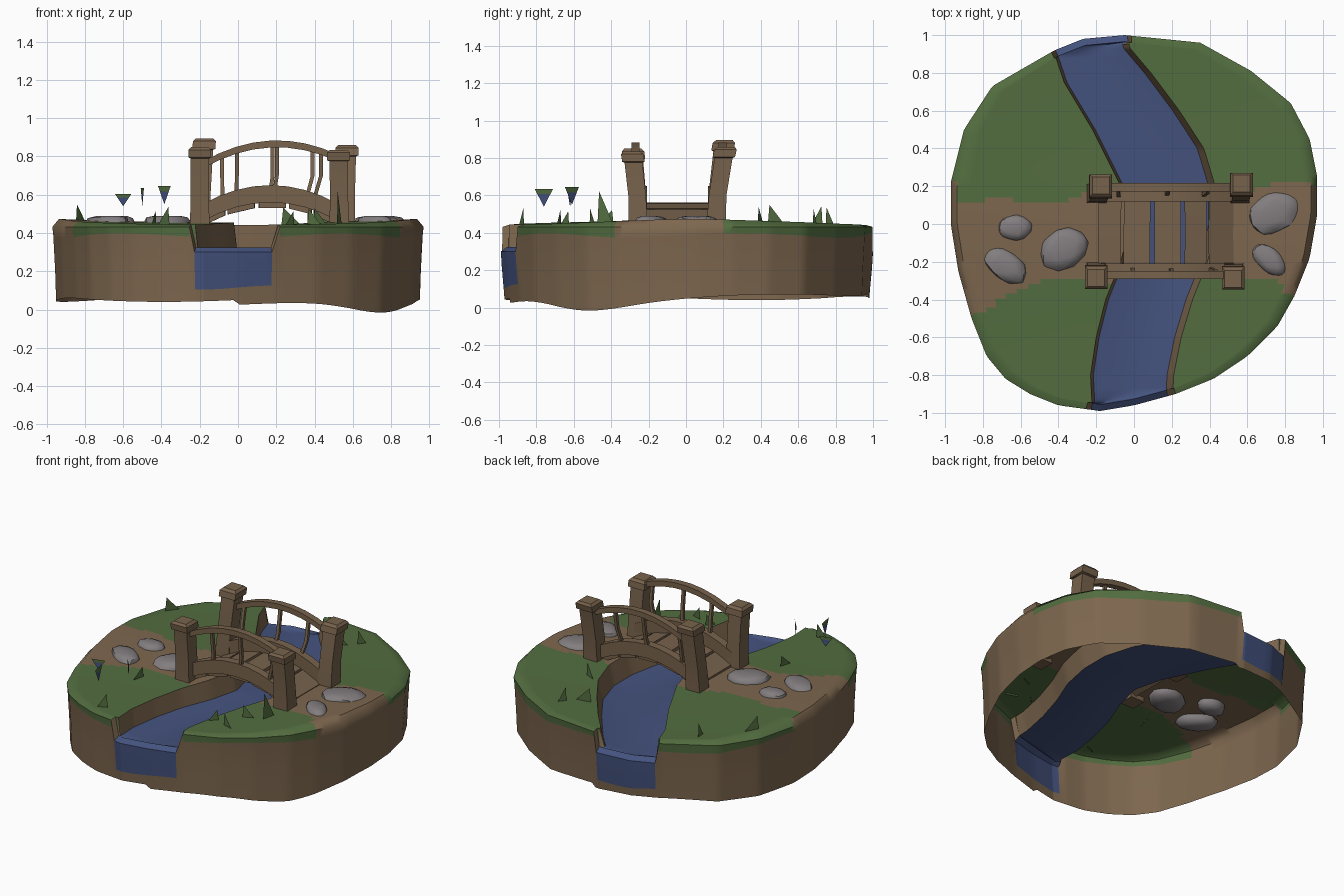
import bpy, bmesh, math, random
from mathutils import Vector

if "Cube" in bpy.data.objects:
    bpy.data.objects.remove(bpy.data.objects["Cube"])
random.seed(4)


def material(name, rgb):
    m = bpy.data.materials.new(name)
    m.diffuse_color = (*rgb, 1)
    m.use_nodes = True
    m.node_tree.nodes["Principled BSDF"].inputs["Base Color"].default_value = m.diffuse_color
    return m


EARTH = material("earth", (.205, .135, .077))
GRASS = material("grass", (.085, .152, .050))
WATER = material("water", (.057, .084, .205))
STONE = material("stone", (.225, .205, .210))
WOOD = material("wood", (.185, .123, .072))


def finish(name, bm, mats, angle=35):
    bmesh.ops.recalc_face_normals(bm, faces=bm.faces)
    me = bpy.data.meshes.new(name)
    bm.to_mesh(me)
    bm.free()
    for m in mats:
        me.materials.append(m)
    me.polygons.foreach_set("use_smooth", [True] * len(me.polygons))
    me.set_sharp_from_angle(angle=math.radians(angle))
    ob = bpy.data.objects.new(name, me)
    bpy.context.collection.objects.link(ob)
    return ob


def lerp(table, k):
    """Piecewise linear lookup in a list of (key, value)."""
    if k <= table[0][0]:
        return table[0][1]
    for (a, va), (b, vb) in zip(table, table[1:]):
        if k <= b:
            return va + (vb - va) * (k - a) / (b - a)
    return table[-1][1]


# Outline and river edges as (y, x); path edges as (x, y)
LEFT = [(-.99, -.18), (-.96, -.4), (-.9, -.55), (-.82, -.68), (-.7, -.78), (-.5, -.86),
        (-.25, -.93), (0, -.97), (.22, -.97), (.5, -.9), (.73, -.75), (.92, -.42), (.98, -.27), (1, -.05)]
RIGHT = [(-.99, -.18), (-.96, 0), (-.9, .22), (-.82, .42), (-.7, .6), (-.54, .76), (-.38, .85),
         (-.18, .93), (.05, .97), (.25, .97), (.45, .93), (.64, .83), (.81, .62), (.96, .35), (1, -.05)]
RIVER_L = [(-1, -.22), (-.8, -.23), (-.6, -.2), (-.4, -.15), (-.2, -.07), (0, -.02), (.2, -.07),
           (.5, -.22), (.75, -.37), (.9, -.42), (1, -.46)]
RIVER_R = [(-1, .2), (-.8, .21), (-.6, .25), (-.4, .31), (-.2, .39), (0, .43), (.2, .43),
           (.4, .37), (.6, .24), (.8, .09), (.93, -.02), (1, -.04)]
PATH_TOP = [(-.97, .23), (-.9, .12), (-.7, .14), (-.5, .1), (-.3, .14), (-.2, .2), (.4, .2),
            (.6, .16), (.75, .23), (.97, .22)]
PATH_LOW = [(-.86, -.5), (-.7, -.4), (-.5, -.3), (-.3, -.28), (-.1, -.34), (.4, -.3),
            (.6, -.28), (.75, -.29), (.82, -.38), (.97, -.36)]


def ground(x, y):
    return .442 + .022 * x * x + .012 * math.exp(-(y / .4) ** 2)


def on_path(x, y):
    return lerp(PATH_LOW, x) < y < lerp(PATH_TOP, x)


def bottom(x, y):
    a = math.atan2(y, x)
    d = abs((a + .62 + math.pi) % (2 * math.pi) - math.pi)
    return .05 + .025 * math.sin(a) * (x > 0) - .045 * math.exp(-(d / .35) ** 2) + .01 * math.sin(4 * a)


# Island: rows of ground and river, then rim and wall rings
bm = bmesh.new()
ROWS, COLS, WCOLS, S, LEVEL = 110, 12, 6, .965, .325
rows, edge_l, edge_r = [], [], []
for i in range(ROWS + 1):
    Y = .005 - .995 * math.cos(math.pi * i / ROWS)
    y, X0, X1 = Y * S, lerp(LEFT, Y), lerp(RIGHT, Y)
    x0, x1 = X0 * S, X1 * S
    wet0, wet1 = lerp(RIVER_L, y) <= x0, lerp(RIVER_R, y) >= x1
    a = min(max(lerp(RIVER_L, y), x0), x1)
    b = max(min(lerp(RIVER_R, y), x1), x0)
    wa = a + (0 if wet0 else min(.015, (b - a) * .1))
    wb = b - (0 if wet1 else min(.035, (b - a) * .2))
    pts = []
    for k in range(COLS + 1):
        x = x0 + (a - x0) * k / COLS
        pts.append((x, y, LEVEL if wet0 else ground(x, y)))
    for k in range(WCOLS + 1):
        t = k / WCOLS
        pts.append((wa + (wb - wa) * t, y, LEVEL - .02 * math.sin(math.pi * t)))
    for k in range(COLS + 1):
        x = b + (x1 - b) * k / COLS
        pts.append((x, y, LEVEL if wet1 else ground(x, y)))
    rows.append([bm.verts.new(p) for p in pts])
    edge_l.append((X0, Y, wet0))
    edge_r.append((X1, Y, wet1))
for r0, r1 in zip(rows, rows[1:]):
    for k in range(len(r0) - 1):
        f = bm.faces.new((r0[k], r0[k + 1], r1[k + 1], r1[k]))
        c = f.calc_center_median()
        if COLS < k <= COLS + WCOLS:
            f.material_index = 2
        elif k not in (COLS, COLS + WCOLS + 1):
            f.material_index = 0 if on_path(c.x, c.y) else 1

loop = edge_l + edge_r[::-1]
cols = []
for x, y, wet in loop:
    w = .012 * math.sin(5 * math.atan2(y, x))
    zs = (LEVEL, .3, .22, .115 + .01 * math.sin(9 * x)) if wet else (ground(x * S, y * S), .432, .385 + w, .2)
    cols.append([bm.verts.new((x * s, y * s, z)) for s, z in
                 zip((S, 1, .995, .985, .98), zs + (bottom(x, y),))])
for i, (p, q) in enumerate(zip(cols, cols[1:] + cols[:1])):
    j = (i + 1) % len(loop)
    wet, path = loop[i][2] and loop[j][2], on_path(loop[i][0], loop[i][1])
    for k in range(4):
        f = bm.faces.new((p[k], q[k], q[k + 1], p[k + 1]))
        if wet:
            f.material_index = 2 if k < 3 else 0
        elif not path and k < 2 and loop[i][2] == loop[j][2]:
            f.material_index = 1
bmesh.ops.remove_doubles(bm, verts=bm.verts, dist=.0005)
bmesh.ops.dissolve_degenerate(bm, edges=bm.edges, dist=.0003)
finish("island", bm, [EARTH, GRASS, WATER], 50)


def loft(name, sections, mat):
    """Skin a list of equal-sized point rings and close both ends."""
    bm = bmesh.new()
    rings = [[bm.verts.new(p) for p in s] for s in sections]
    n = len(rings[0])
    for r0, r1 in zip(rings, rings[1:]):
        for k in range(n):
            bm.faces.new((r0[k], r0[(k + 1) % n], r1[(k + 1) % n], r1[k]))
    bm.faces.new(rings[0])
    bm.faces.new(rings[-1])
    return finish(name, bm, [mat])


def square(x, y, z, hx, hy):
    return [(x + a * hx, y + b * hy, z) for a, b in ((-1, -1), (1, -1), (1, 1), (-1, 1))]


def post(name, x0, y0, x1, y1, top):
    def at(z, h):
        t = (z - .42) / (top - .42)
        return square(x0 + (x1 - x0) * t, y0 + (y1 - y0) * t * t, z, h, h)
    loft(name, [at(.42, .052), at(.6, .047), at(top - .06, .048), at(top - .055, .06),
                at(top - .015, .06), at(top, .045)], WOOD)


post("back_left_post", -.2, .16, -.175, .205, .895)
post("back_right_post", .56, .16, .57, .215, .86)
post("front_left_post", -.2, -.255, -.2, -.285, .85)
post("front_right_post", .53, -.255, .525, -.29, .835)


def arch(x):
    return 1 - ((x - .17) / .33) ** 2


def rail_z(x):
    return .785 + .08 * arch(x) + .05 * (x - .17)


def beam(name, y0, y1, zfun, hy, hz):
    secs = []
    for i in range(9):
        x = -.19 + .72 * i / 8
        y, z = y0 + (y1 - y0) * i / 8, zfun(x)
        secs.append([(x, y + a * hy, z + b * hz) for a, b in ((-1, -1), (1, -1), (1, 1), (-1, 1))])
    loft(name, secs, WOOD)


# Side beams, handrails and spindles
for side, yb, yr, xs in (("back", .145, .195, (-.06, .18, .37)), ("front", -.235, -.27, (.01, .2, .41))):
    beam(side + "_side_beam", yb, yb, lambda x: .52 + .085 * arch(x), .027, .045)
    beam(side + "_handrail", yr, yr, rail_z, .022, .018)
    for n, x in enumerate(xs):
        d = (x - .17) * .1
        loft(f"{side}_spindle_{n}", [square(x - .02, yb, .55, .01, .01), square(x + d, (yb + yr) / 2, .7, .01, .01),
                                     square(x + d, yr, rail_z(x), .01, .01)], WOOD)

# Deck planks following the arch
for n, (xa, xb) in enumerate(((-.185, -.065), (-.05, .09), (.105, .245), (.27, .385), (.4, .53))):
    secs = []
    for y in (-.24, -.05, .15):
        j = random.uniform(-.006, .006)
        za, zb = .465 + .085 * arch(xa), .465 + .085 * arch(xb)
        secs.append([(xa + j, y, za - .015), (xb + j, y, zb - .015), (xb + j, y, zb + .015), (xa + j, y, za + .015)])
    loft(f"deck_plank_{n}", secs, WOOD)

# Stepping stones: flattened, slightly irregular lumps
for n, (x, y, rx, ry, rot) in enumerate(((-.63, -.02, .095, .07, 0), (-.68, -.22, .13, .08, -.6),
                                        (-.37, -.13, .14, .11, .5), (.74, .06, .145, .11, .5),
                                        (.715, -.19, .11, .065, -.75))):
    bm = bmesh.new()
    bmesh.ops.create_icosphere(bm, subdivisions=2, radius=1)
    for v in bm.verts:
        k = 1 + random.uniform(-.06, .06)
        px, py = v.co.x * rx * k, v.co.y * ry * k
        v.co = Vector((x + px * math.cos(rot) - py * math.sin(rot), y + px * math.sin(rot) + py * math.cos(rot),
                       .45 + max(-.045, min(.04, v.co.z * .06))))
    finish(f"stone_{n}", bm, [STONE], 40)

# Grass blades: x, y, turn, width, height
bm = bmesh.new()
for x, y, a, w, h in ((-.82, .48, 1.0, .1, .1), (-.6, .7, 1.6, .06, .1), (-.44, -.43, 1.3, .09, .08),
                      (-.39, -.88, .4, .07, .1), (.28, .69, .2, .11, .1), (.38, .77, .9, .06, .1),
                      (.43, .4, -.4, .08, .1), (.43, -.5, .4, .08, .09), (.53, -.43, 1.3, .09, .18),
                      (.4, -.68, -.3, .08, .09), (.27, -.65, .8, .07, .08)):
    dx, dy, z = math.cos(a) * w / 2, math.sin(a) * w / 2, ground(x, y) - .01
    k = random.choice((-.8, .8))
    bm.faces.new([bm.verts.new(p) for p in ((x - dx, y - dy, z), (x + dx, y + dy, z), (x + dx * k, y + dy * k, z + h))])
finish("grass_blades", bm, [GRASS])

# Flower heads: downward triangles, green above and blue below
bm = bmesh.new()
for x, y, a, w, z0, z1 in ((-.6, -.62, .25, .09, .54, .605), (-.385, -.61, -.85, .1, .55, .645),
                           (-.5, -.76, -1.4, .1, .54, .635)):
    def pt(s, t):
        return bm.verts.new((x + math.cos(a) * s * w / 2, y + math.sin(a) * s * w / 2, z0 + (z1 - z0) * t))
    bm.faces.new((pt(-1, 1), pt(1, 1), pt(.7, .7), pt(-.7, .7)))
    bm.faces.new((pt(-.7, .7), pt(.7, .7), pt(0, 0))).material_index = 1
finish("flower_heads", bm, [GRASS, WATER])
